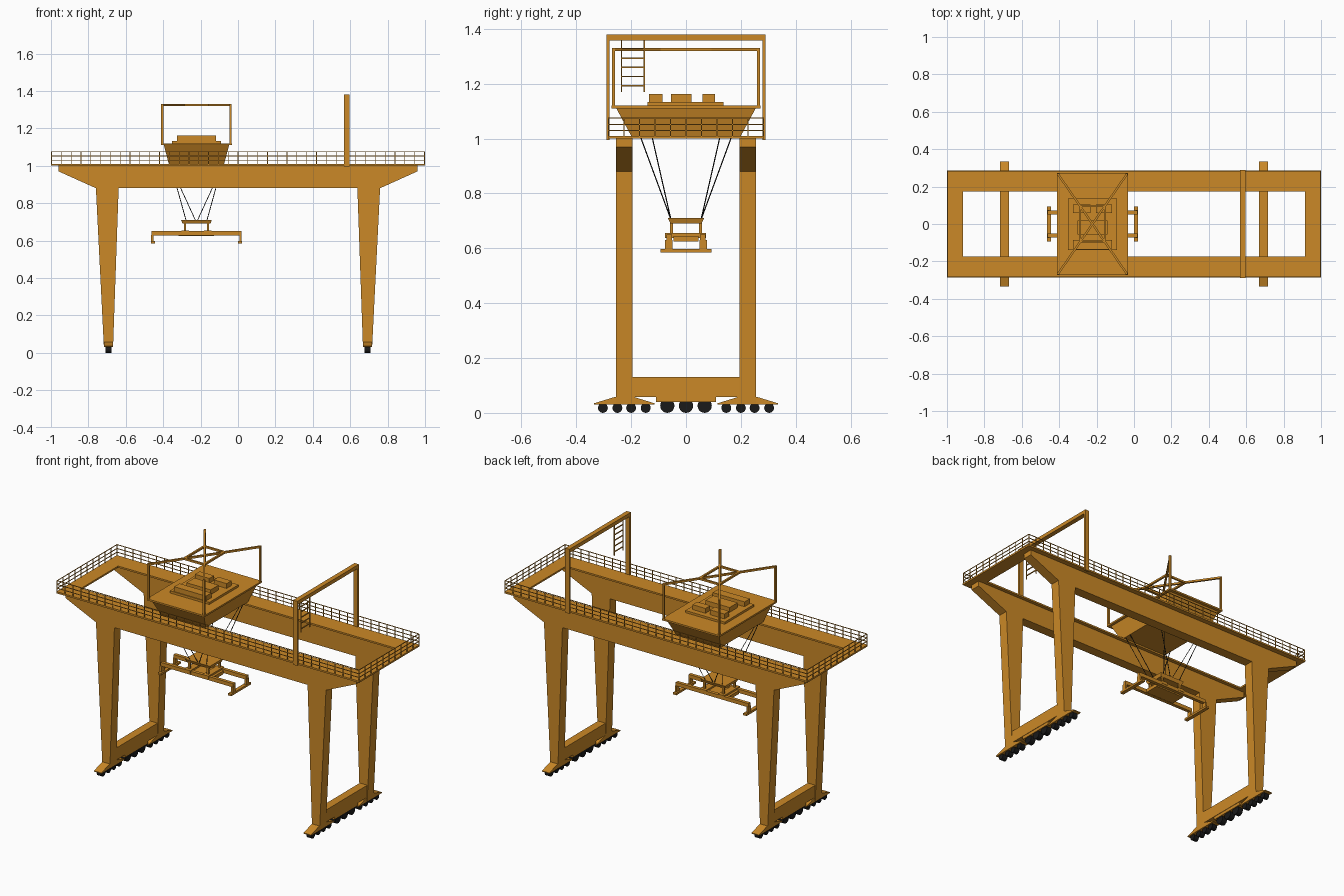
import bpy, bmesh, math
from mathutils import Vector

if "Cube" in bpy.data.objects:
    bpy.data.objects.remove(bpy.data.objects["Cube"])


def material(name, color):
    m = bpy.data.materials.new(name)
    m.diffuse_color = color
    m.use_nodes = True
    m.node_tree.nodes["Principled BSDF"].inputs["Base Color"].default_value = m.diffuse_color
    return m


ORANGE = material("orange_paint", (0.6, 0.25, 0.02, 1))
BLACK = material("black_rubber", (0.01, 0.01, 0.01, 1))
SIGNS = [(sx, sy) for sx in (-1, 1) for sy in (-1, 1)]


def finish(bm, name, mat=ORANGE):
    bmesh.ops.recalc_face_normals(bm, faces=bm.faces)
    me = bpy.data.meshes.new(name)
    bm.to_mesh(me)
    bm.free()
    ob = bpy.data.objects.new(name, me)
    ob.data.materials.append(mat)
    bpy.context.collection.objects.link(ob)
    return ob


def add_box(bm, x0, x1, y0, y1, z0, z1):
    vs = bmesh.ops.create_cube(bm, size=1)["verts"]
    for v in vs:
        v.co = (x1 if v.co.x > 0 else x0, y1 if v.co.y > 0 else y0,
                z1 if v.co.z > 0 else z0)
    return vs


def boxes(name, items, mat=ORANGE):
    bm = bmesh.new()
    for b in items:
        add_box(bm, *b)
    return finish(bm, name, mat)


def bars(name, segs, w, mat=ORANGE):
    # square bars between pairs of points
    bm = bmesh.new()
    for p, q in segs:
        p, q = Vector(p), Vector(q)
        rot = (q - p).to_track_quat('Z', 'Y')
        for v in bmesh.ops.create_cube(bm, size=1)["verts"]:
            c = v.co.copy()
            v.co = (p + q) / 2 + rot @ Vector((c.x * w, c.y * w, c.z * (q - p).length))
    return finish(bm, name, mat)


def prism(name, pts, axis, a, b):
    # profile (u, z) extruded along x or y from a to b
    bm = bmesh.new()
    place = (lambda u, z: (a, u, z)) if axis == 'x' else (lambda u, z: (u, a, z))
    f = bm.faces.new([bm.verts.new(place(u, z)) for u, z in pts])
    ext = bmesh.ops.extrude_face_region(bm, geom=[f])["geom"]
    move = (b - a, 0, 0) if axis == 'x' else (0, b - a, 0)
    bmesh.ops.translate(bm, vec=move, verts=[g for g in ext if isinstance(g, bmesh.types.BMVert)])
    return finish(bm, name)


def frustum(name, cx, bottom, top, z0, z1):
    bm = bmesh.new()
    for v in add_box(bm, -1, 1, -1, 1, z0, z1):
        hx, hy = top if v.co.z > (z0 + z1) / 2 else bottom
        v.co = (cx + v.co.x * hx, v.co.y * hy, v.co.z)
    return finish(bm, name)


def wheels(name, items, width):
    bm = bmesh.new()
    for x, y, r in items:
        vs = bmesh.ops.create_cone(bm, cap_ends=True, segments=20, radius1=r,
                                   radius2=r, depth=width)["verts"]
        for v in vs:
            c = v.co.copy()
            v.co = (x + c.z, y + c.x, r + c.y)
    ob = finish(bm, name, BLACK)
    bpy.context.view_layer.objects.active = ob
    ob.select_set(True)
    bpy.ops.object.shade_smooth_by_angle(angle=math.radians(35))
    ob.select_set(False)


# main girders with sloped ends
for sy, side in ((-1, "front"), (1, "back")):
    prism(side + "_girder", [(-.96, 1.0), (-.96, .97), (-.76, .88), (.76, .88),
                             (.96, .97), (.96, 1.0)], 'y', sy * .195, sy * .255)

# tapered legs and the bogie frames below them
for sx, sy in SIGNS:
    tag = ("front" if sy < 0 else "back") + ("_left" if sx < 0 else "_right")
    prism(tag + "_leg", [(sx * .638, .885), (sx * .76, .885), (sx * .717, .03), (sx * .668, .03)],
          'y', sy * .195, sy * .255)
    prism(tag + "_bogie", [(sy * .115, .03), (sy * .115, .035), (sy * .19, .058), (sy * .26, .058),
                           (sy * .335, .035), (sy * .335, .03)], 'x', sx * .668, sx * .717)

# sill beams, centre bogies, wheels
boxes("sill_beams", [(s * .6925 - .0245, s * .6925 + .0245, -.196, .196, .058, .13) for s in (-1, 1)])
boxes("centre_bogies", [(s * .6925 - .022, s * .6925 + .022, -.11, .11, .04, .059) for s in (-1, 1)])
wheels("bogie_wheels", [(sx * .6925, sy * y, .018) for sx, sy in SIGNS
                        for y in (.147, .2, .25, .303)], .032)
wheels("centre_wheels", [(s * .6925, y, .026) for s in (-1, 1) for y in (-.068, 0, .068)], .032)

# walkway deck around the opening
boxes("walkway_deck", [(-1, 1, -.285, -.175, 1.0, 1.01), (-1, 1, .175, .285, 1.0, 1.01),
                       (-1, -.915, -.175, .175, 1.0, 1.01), (.915, 1, -.175, .175, 1.0, 1.01)])

# perimeter railing
rx, ry = .997, .282
rail = []
for z in (1.03, 1.052, 1.075):
    for s in (-1, 1):
        rail += [((-rx, s * ry, z), (rx, s * ry, z)), ((s * rx, -ry, z), (s * rx, ry, z))]
for s in (-1, 1):
    for i in range(39):
        x = -rx + 2 * rx * i / 38
        rail.append(((x, s * ry, 1.008), (x, s * ry, 1.075)))
    for i in range(1, 10):
        y = -ry + 2 * ry * i / 10
        rail.append(((s * rx, y, 1.008), (s * rx, y, 1.075)))
bars("railing", rail, .0035)

# service portal frame and its ladder
boxes("service_portal", [(.567, .595, -.29, -.278, .995, 1.38), (.567, .595, .278, .29, .995, 1.38),
                         (.567, .595, -.278, .278, 1.358, 1.38)])
bars("ladder", [((.581, y, 1.17), (.581, y, 1.36)) for y in (-.235, -.152)] +
     [((.581, -.235, z), (.581, -.152, z)) for z in (1.192, 1.226, 1.26, 1.293, 1.325)], .005)

# trolley body, top plate, machinery
CX = -.222
frustum("trolley_body", CX, (.148, .2), (.175, .255), 1.01, 1.112)
boxes("trolley_plate", [(CX - .19, CX + .19, -.272, .272, 1.11, 1.12)])
boxes("machinery", [(CX - .13, CX + .13, -.14, .137, 1.12, 1.133),
                    (CX - .105, CX + .105, -.135, -.085, 1.133, 1.162),
                    (CX - .08, CX + .08, -.055, .02, 1.133, 1.162),
                    (CX - .105, CX - .01, .06, .105, 1.133, 1.162),
                    (CX + .02, CX + .105, .06, .105, 1.133, 1.162)])

# trolley mast frame: corner posts, crossed beams, inner ring
hx, hy, zt = .183, .265, 1.325
mast = [((CX + sx * hx, sy * hy, 1.115), (CX + sx * hx, sy * hy, 1.33)) for sx, sy in SIGNS]
mast += [((CX - hx, s * -hy, zt), (CX + hx, s * hy, zt)) for s in (-1, 1)]
k = .36
for s in (-1, 1):
    mast += [((CX - k * hx, s * k * hy, zt), (CX + k * hx, s * k * hy, zt)),
             ((CX + s * k * hx, -k * hy, zt), (CX + s * k * hx, k * hy, zt))]
bars("trolley_mast_frame", mast, .011)

# hoist ropes
ropes = []
for sx, sy in SIGNS:
    ropes += [((CX + sx * .14, sy * .168, 1.012), (CX + sx * .055, sy * .055, .705)),
              ((CX + sx * .145, sy * .125, 1.012), (CX + sx * .004, sy * .055, .705))]
bars("hoist_ropes", ropes, .003, BLACK)

# head block with hangers
frustum("head_block", CX, (.075, .057), (.082, .066), .69, .71)
boxes("head_block_hangers", [(CX + sx * .062 - .006, CX + sx * .062 + .006,
                              sy * .053 - .005, sy * .053 + .005, .645, .692) for sx, sy in SIGNS])

# spreader: centre frame, long arms, end drops and feet
boxes("spreader_frame", [(CX + s * .06 - .02, CX + s * .06 + .02, -.077, .073, .638, .655) for s in (-1, 1)]
      + [(CX - .095, CX + .095, -.045, .045, .625, .645)])
boxes("spreader_arms", [(CX - .24, CX + .24, s * .061 - .01, s * .061 + .01, .628, .65) for s in (-1, 1)])
boxes("spreader_drops", [(CX + sx * .236 - .006, CX + sx * .236 + .006,
                          sy * .063 - .013, sy * .063 + .013, .595, .63) for sx, sy in SIGNS])
boxes("spreader_feet", [(CX + s * .232 - .011, CX + s * .232 + .011, -.093, .093, .585, .597)
                        for s in (-1, 1)])
